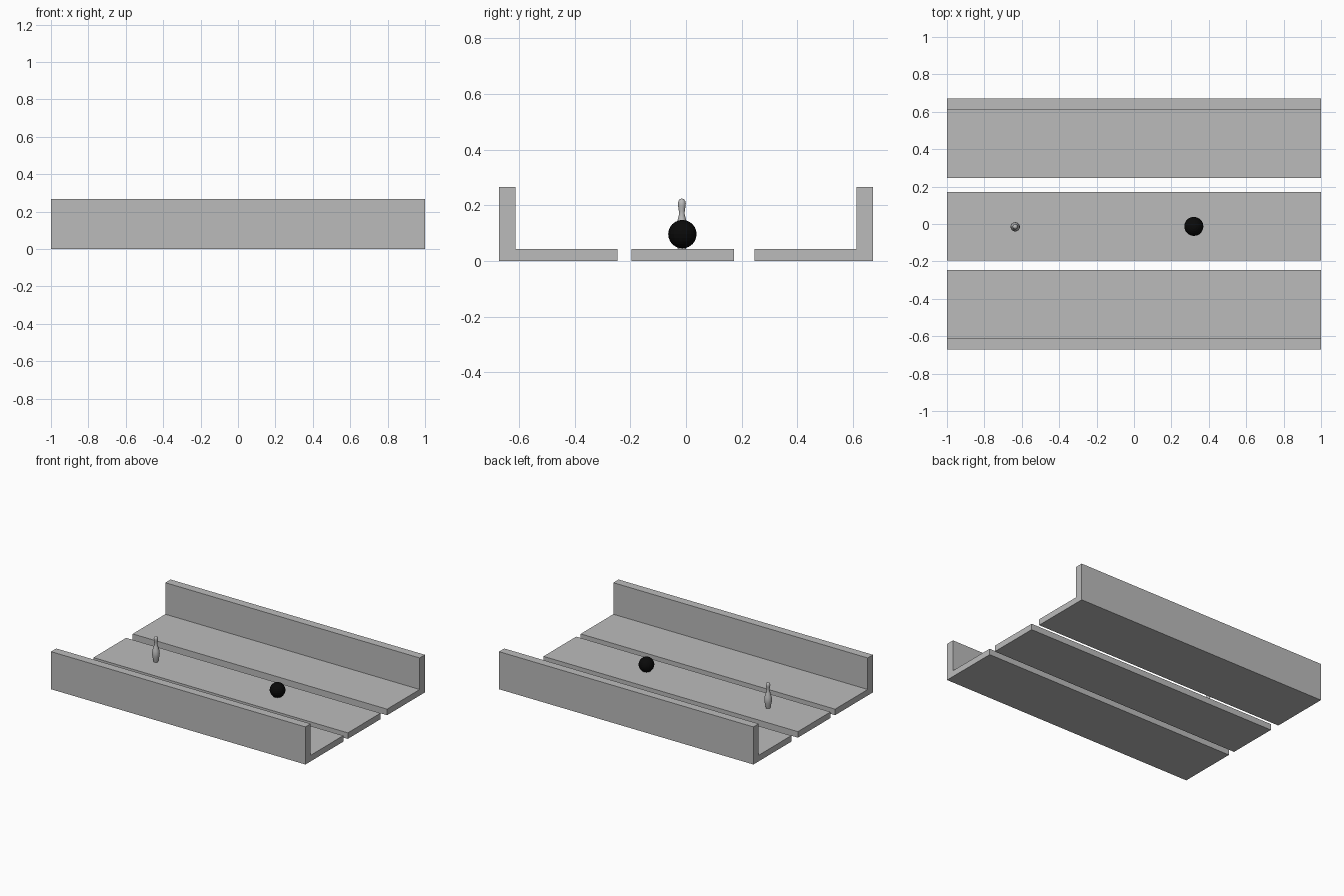
import bpy, bmesh, math

if "Cube" in bpy.data.objects:
    bpy.data.objects.remove(bpy.data.objects["Cube"])


def material(name, value):
    m = bpy.data.materials.new(name)
    m.diffuse_color = (value, value, value, 1)
    m.use_nodes = True
    m.node_tree.nodes["Principled BSDF"].inputs["Base Color"].default_value = m.diffuse_color
    return m


GREY = material("light_grey", 0.5)
BLACK = material("black", 0.003)
FLOOR = 0.043       # top of the lane boards
LENGTH = 2.0


def add_object(name, bm, mat):
    bmesh.ops.recalc_face_normals(bm, faces=bm.faces[:])
    mesh = bpy.data.meshes.new(name)
    bm.to_mesh(mesh)
    bm.free()
    mesh.materials.append(mat)
    obj = bpy.data.objects.new(name, mesh)
    bpy.context.collection.objects.link(obj)
    return obj


def extrude_along_x(name, profile):
    """Extrude a (y, z) outline along the full length of the lane."""
    bm = bmesh.new()
    face = bm.faces.new([bm.verts.new((-LENGTH / 2, y, z)) for y, z in profile])
    new = bmesh.ops.extrude_face_region(bm, geom=[face])["geom"]
    verts = [g for g in new if isinstance(g, bmesh.types.BMVert)]
    bmesh.ops.translate(bm, verts=verts, vec=(LENGTH, 0, 0))
    return add_object(name, bm, GREY)


# Centre lane board
extrude_along_x("lane", [(-0.195, 0), (0.172, 0), (0.172, FLOOR), (-0.195, FLOOR)])

# L-shaped side floors with outer walls
side = [(0.246, 0), (0.671, 0), (0.671, 0.267), (0.612, 0.267),
        (0.612, FLOOR), (0.246, FLOOR)]
for name, s in (("front_side_wall", -1), ("back_side_wall", 1)):
    extrude_along_x(name, [(s * y, z) for y, z in side])

# Faceted ball
bm = bmesh.new()
bmesh.ops.create_uvsphere(bm, u_segments=20, v_segments=12, radius=0.051)
bmesh.ops.translate(bm, verts=bm.verts[:], vec=(0.32, -0.013, 0.097))
add_object("ball", bm, BLACK)

# Pin turned from a radius/height profile
pin_profile = [(0, 0), (0.014, 0), (0.019, 0.02), (0.024, 0.045), (0.025, 0.062),
               (0.022, 0.083), (0.015, 0.106), (0.0105, 0.124), (0.0105, 0.136),
               (0.013, 0.152), (0.0142, 0.163), (0.012, 0.174), (0.007, 0.18), (0, 0.182)]
bm = bmesh.new()
verts = [bm.verts.new((r, 0, z)) for r, z in pin_profile]
edges = [bm.edges.new(pair) for pair in zip(verts, verts[1:])]
bmesh.ops.spin(bm, geom=verts + edges, cent=(0, 0, 0), axis=(0, 0, 1),
               angle=math.tau, steps=24)
bmesh.ops.remove_doubles(bm, verts=bm.verts[:], dist=0.0005)
bmesh.ops.translate(bm, verts=bm.verts[:], vec=(-0.635, -0.015, FLOOR))
pin = add_object("pin", bm, GREY)
bpy.context.view_layer.objects.active = pin
pin.select_set(True)
bpy.ops.object.shade_smooth_by_angle(angle=math.radians(40))
